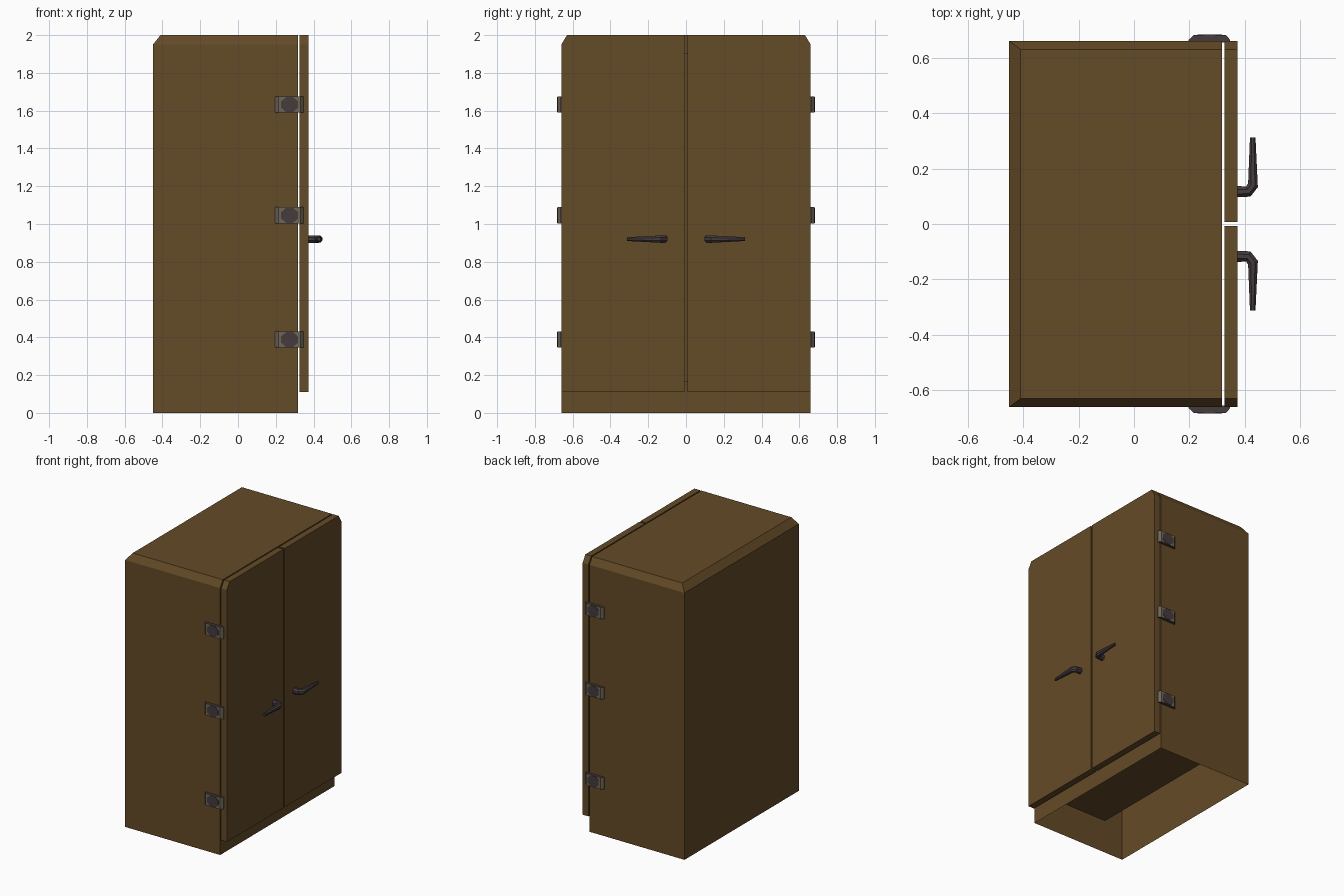
import bpy, bmesh, math
from mathutils import Vector

if "Cube" in bpy.data.objects:
    bpy.data.objects.remove(bpy.data.objects["Cube"])


def material(name, rgb):
    m = bpy.data.materials.new(name)
    m.diffuse_color = (*rgb, 1)
    m.use_nodes = True
    m.node_tree.nodes["Principled BSDF"].inputs["Base Color"].default_value = m.diffuse_color
    return m


BROWN = material("brown_paint", (0.127, 0.069, 0.020))
DARK = material("dark_metal", (0.058, 0.043, 0.046))
GREY = material("grey_metal", (0.155, 0.130, 0.092))


def finish(bm, name, mats):
    bmesh.ops.recalc_face_normals(bm, faces=bm.faces)
    me = bpy.data.meshes.new(name)
    bm.to_mesh(me)
    bm.free()
    for m in mats:
        me.materials.append(m)
    ob = bpy.data.objects.new(name, me)
    bpy.context.collection.objects.link(ob)
    return ob


def loft(bm, rings, cap_start=True, cap_end=True):
    vs = [[bm.verts.new(p) for p in r] for r in rings]
    n = len(vs[0])
    for a, b in zip(vs, vs[1:]):
        for i in range(n):
            j = (i + 1) % n
            bm.faces.new((a[i], a[j], b[j], b[i]))
    if cap_start:
        bm.faces.new(vs[0])
    if cap_end:
        bm.faces.new(vs[-1])


def rect(x0, x1, y, z):
    return [(x0, -y, z), (x1, -y, z), (x1, y, z), (x0, y, z)]


def rect_x(x, y, z0, z1):
    return [(x, -y, z0), (x, y, z0), (x, y, z1), (x, -y, z1)]


# cabinet shell: open underneath, chamfered on top
FRONT = 0.318
bm = bmesh.new()
loft(bm, [rect(-0.45, FRONT, 0.66, 0), rect(-0.45, FRONT, 0.66, 1.95),
          rect(-0.41, FRONT, 0.63, 2.0)], cap_start=False)
# remove the front panels, they are replaced by the compartment frame
bmesh.ops.recalc_face_normals(bm, faces=bm.faces)
front = [f for f in bm.faces if all(abs(v.co.x - FRONT) < 1e-5 for v in f.verts)]
bmesh.ops.delete(bm, geom=front, context='FACES')
outer = [(FRONT, -0.66, 0), (FRONT, 0.66, 0), (FRONT, 0.66, 1.95), (FRONT, -0.66, 1.95)]
loft(bm, [outer, rect_x(FRONT, 0.56, 0.17, 1.9), rect_x(-0.215, 0.56, 0.17, 1.9)],
     cap_start=False)
strip = [(FRONT, -0.66, 1.95), (FRONT, 0.66, 1.95), (FRONT, 0.63, 2.0), (FRONT, -0.63, 2.0)]
bm.faces.new([bm.verts.new(p) for p in strip])
bmesh.ops.remove_doubles(bm, verts=bm.verts, dist=1e-4)
finish(bm, "cabinet_body", [BROWN])

for side, label in ((1, "left"), (-1, "right")):
    # door with a clipped outer top corner
    profile = [(0.007, 0.11), (0.66, 0.11), (0.66, 1.95), (0.63, 2.0), (0.007, 2.0)]
    bm = bmesh.new()
    loft(bm, [[(x, side * y, z) for y, z in profile] for x in (0.326, 0.373)])
    finish(bm, label + "_door", [BROWN])

    # bent lever handle, octagonal and tapering
    path = [(0.365, 0.117, 0.020), (0.412, 0.117, 0.020),
            (0.429, 0.140, 0.019), (0.428, 0.312, 0.010)]
    dirs = [(1, 0), (0.92, 0.38), (0.38, 0.92), (0, 1)]
    rings = []
    for (x, y, r), d in zip(path, dirs):
        d = Vector(d).normalized()
        ring = []
        for i in range(8):
            a = math.tau * (i + 0.5) / 8
            u, w = r * 1.08 * math.cos(a), r * 1.08 * math.sin(a)
            ring.append((x - d.y * u, side * (y + d.x * u), 0.92 + w))
        rings.append(ring)
    bm = bmesh.new()
    loft(bm, rings)
    finish(bm, label + "_handle", [DARK])

    # three hinges with sloped ends and a dark round boss
    for k, z in enumerate((0.388, 1.046, 1.632)):
        prof = [(0.197, 0.655), (0.197, 0.664), (0.215, 0.681),
                (0.331, 0.681), (0.347, 0.664), (0.347, 0.655)]
        bm = bmesh.new()
        loft(bm, [[(x, side * y, z + h) for x, y in prof] for h in (-0.043, 0.043)])
        ob = finish(bm, f"{label}_hinge_{k + 1}", [GREY, DARK])
        for p in ob.data.polygons:
            p.material_index = 1 if abs(p.normal.z) > 0.5 else 0
        bm = bmesh.new()
        ang = [math.tau * (i + 0.5) / 8 for i in range(8)]
        loft(bm, [[(0.273 + 0.048 * math.cos(a), side * y, z + 0.043 * math.sin(a))
                   for a in ang] for y in (0.675, 0.684)])
        finish(bm, f"{label}_hinge_boss_{k + 1}", [DARK])
